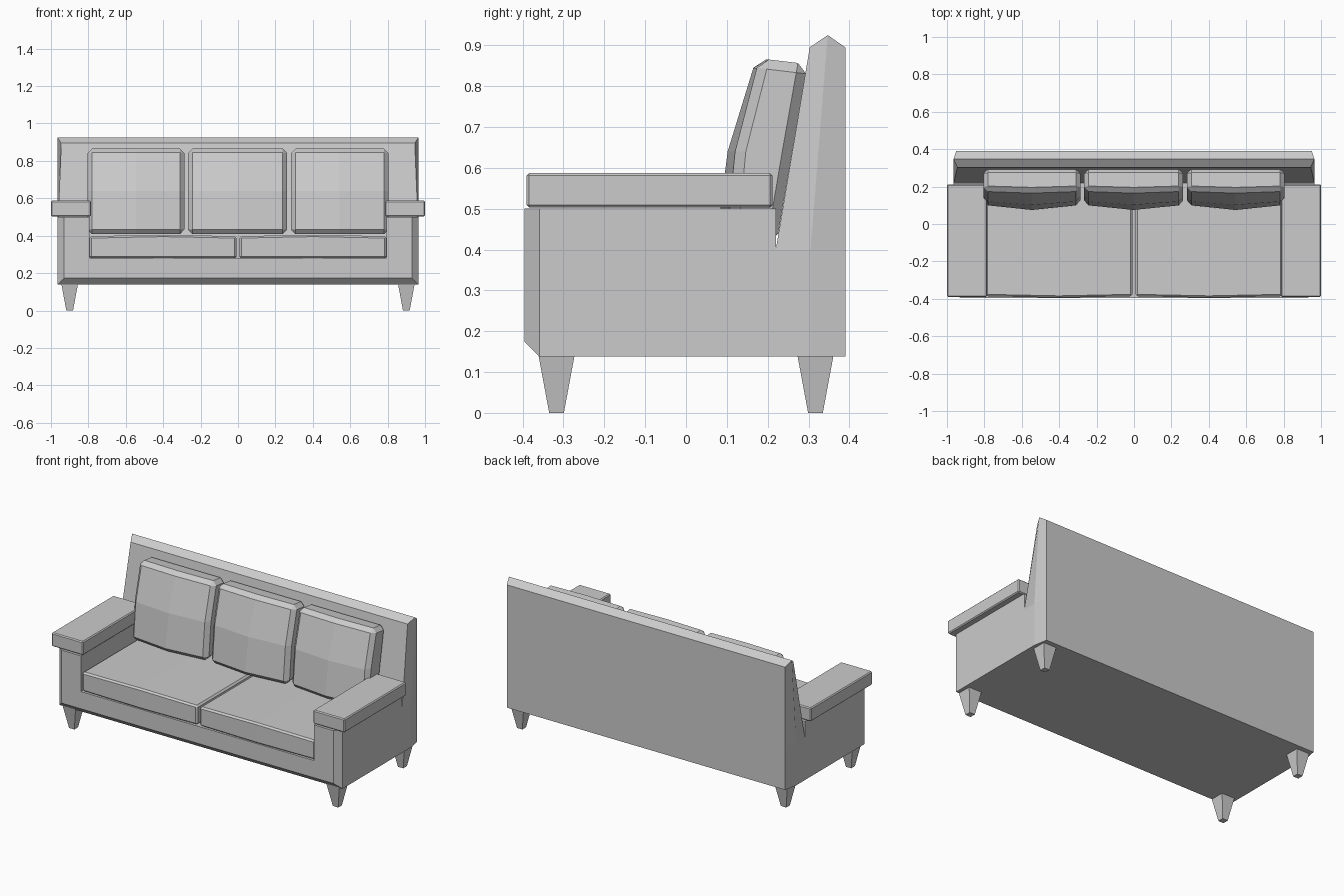
import bpy, bmesh
from mathutils import Vector

if "Cube" in bpy.data.objects:
    bpy.data.objects.remove(bpy.data.objects["Cube"])


def finish(name, bm):
    bmesh.ops.recalc_face_normals(bm, faces=bm.faces)
    me = bpy.data.meshes.new(name)
    bm.to_mesh(me)
    bm.free()
    ob = bpy.data.objects.new(name, me)
    bpy.context.collection.objects.link(ob)
    return ob


def bevel(ob, width, segments=1):
    m = ob.modifiers.new("Bevel", 'BEVEL')
    m.width, m.segments = width, segments
    m.limit_method, m.angle_limit = 'ANGLE', 0.7


def grid_block(name, shape, width):
    # cube with a 3x3 grid per side, each point placed by shape(i, j, k)
    bm = bmesh.new()
    bmesh.ops.create_cube(bm, size=2)
    bmesh.ops.subdivide_edges(bm, edges=bm.edges[:], cuts=1, use_grid_fill=True)
    for v in bm.verts:
        v.co = Vector(shape(*[round(c) for c in v.co]))
    bevel(finish(name, bm), width)


def box(name, x, y, z, width):
    def place(i, j, k):
        return [(a + b) / 2 + s * (b - a) / 2 for s, (a, b) in zip((i, j, k), (x, y, z))]
    grid_block(name, place, width)


# Base frame: U-shaped front profile with chamfered outer front corners
bm = bmesh.new()
outline = [(-.965, .138), (.965, .138), (.965, .5), (.795, .5),
           (.795, .28), (-.795, .28), (-.795, .5), (-.965, .5)]
face = bm.faces.new([bm.verts.new((x, -.395, z)) for x, z in outline])
ext = bmesh.ops.extrude_face_region(bm, geom=[face], use_keep_orig=True)
for v in ext["geom"]:
    if isinstance(v, bmesh.types.BMVert):
        v.co.y = .22
corners = [e for e in bm.edges
           if all(abs(v.co.x) > .96 and v.co.y < -.39 for v in e.verts)]
bmesh.ops.bevel(bm, geom=corners, offset=.036, segments=1, affect='EDGES')
finish("base_frame", bm)

# Backrest: leaning slab lofted upward, with a ridge around its edge
bm = bmesh.new()
levels = [[(.965, .22, .138), (.965, .305, .138), (.95, .39, .138)],
          [(.965, .22, .40), (.965, .305, .40), (.95, .39, .40)],
          [(.945, .303, .895), (.965, .347, .925), (.95, .39, .895)]]
rings = []
for lv in levels:
    pts = lv + [(-x, y, z) for x, y, z in reversed(lv)]
    rings.append([bm.verts.new(p) for p in pts])
for lo, hi in zip(rings, rings[1:]):
    for n in range(6):
        m = (n + 1) % 6
        bm.faces.new((lo[n], lo[m], hi[m], hi[n]))
bm.faces.new(rings[0])
t = rings[2]
bm.faces.new((t[0], t[1], t[4], t[5]))
bm.faces.new((t[1], t[2], t[3], t[4]))
finish("backrest", bm)

# Armrests and seat cushions, left and right
for s, side in ((-1, "left"), (1, "right")):
    box("armrest_" + side, sorted((s * .785, s * 1.0)), (-.39, .212), (.503, .587), .006)

    def seat(i, j, k, s=s):
        x = s * .401 + i * .393
        y = (-.386 - (.008 if i == 0 else 0)) if j < 0 else (-.08, .25)[j]
        z = (.278, .34, .397)[k + 1]
        if k == 1 and i == 0:
            z += .008
        return x, y, z
    grid_block("seat_cushion_" + side, seat, .01)

# Three leaning back cushions with bulging fronts
for n, (x0, x1) in enumerate(((-.805, -.287), (-.267, .263), (.283, .805))):
    def cushion(i, j, k, x0=x0, x1=x1):
        front = ((.10, .122, .18) if i else (.072, .102, .172))[k + 1]
        rear = (.222, .26, .298)[k + 1]
        y = (front, (front + rear) / 2, rear)[j + 1]
        z = (.408 + .008 * (j > 0), .64, .868 - .007 * (j + 1))[k + 1]
        return (x0 + x1) / 2 + i * (x1 - x0) / 2, y, z
    grid_block("back_cushion_%d" % (n + 1), cushion, .024)

# Four tapered square legs
for sy, end in ((-1, "front"), (1, "rear")):
    for sx, side in ((-1, "left"), (1, "right")):
        bm = bmesh.new()
        bmesh.ops.create_cube(bm, size=2)
        for v in bm.verts:
            h = .044 if v.co.z > 0 else .018
            v.co = Vector((sx * .9 + v.co.x * h, sy * .317 + v.co.y * h,
                           .14 if v.co.z > 0 else 0))
        finish("%s_leg_%s" % (end, side), bm)
